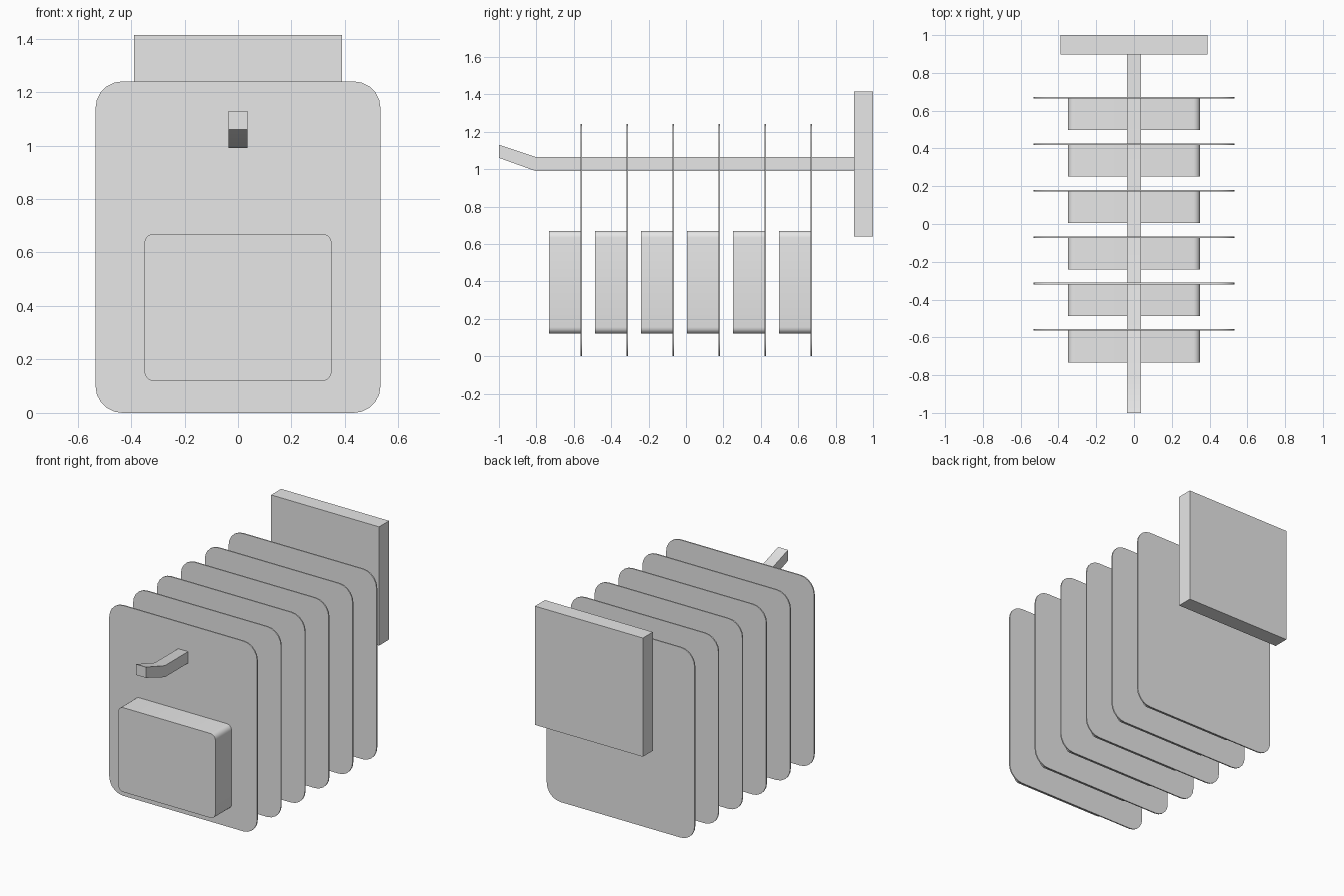
import bpy
import bmesh
from math import cos, sin, pi

cube = bpy.data.objects.get("Cube")
if cube:
    bpy.data.objects.remove(cube, do_unlink=True)

grey = bpy.data.materials.new("light grey")
grey.use_nodes = True
colour = (0.8, 0.8, 0.8, 1)
grey.diffuse_color = colour
grey.node_tree.nodes["Principled BSDF"].inputs["Base Color"].default_value = colour


def extrude(name, points, axis, start, end):
    """Extrude a closed profile along x (points are y, z) or y (points are x, z)."""
    bm = bmesh.new()
    if axis == "x":
        verts = [bm.verts.new((start, a, b)) for a, b in points]
        offset = (end - start, 0, 0)
    else:
        verts = [bm.verts.new((a, start, b)) for a, b in points]
        offset = (0, end - start, 0)
    face = bm.faces.new(verts)
    result = bmesh.ops.extrude_face_region(bm, geom=[face], use_keep_orig=True)
    moved = [g for g in result["geom"] if isinstance(g, bmesh.types.BMVert)]
    bmesh.ops.translate(bm, verts=moved, vec=offset)
    bmesh.ops.recalc_face_normals(bm, faces=bm.faces)
    mesh = bpy.data.meshes.new(name)
    bm.to_mesh(mesh)
    bm.free()
    mesh.materials.append(grey)
    obj = bpy.data.objects.new(name, mesh)
    bpy.context.collection.objects.link(obj)
    bpy.ops.object.select_all(action="DESELECT")
    obj.select_set(True)
    bpy.context.view_layer.objects.active = obj
    bpy.ops.object.shade_smooth_by_angle(angle=pi / 6)
    return obj


def rounded(half, low, high, radius, steps=5):
    """Rounded rectangle centred on x = 0."""
    centres = [(half - radius, high - radius), (radius - half, high - radius),
               (radius - half, low + radius), (half - radius, low + radius)]
    points = []
    for quarter, (x, z) in enumerate(centres):
        for i in range(steps + 1):
            angle = (quarter + i / steps) * pi / 2
            points.append((x + radius * cos(angle), z + radius * sin(angle)))
    return points


# Hanging cards, each with a package on its front
card_outline = rounded(0.533, 0, 1.24, 0.1)
pack_outline = rounded(0.35, 0.12, 0.67, 0.035)
for i in range(6):
    y = -0.561 + i * 0.246
    extrude(f"card_{i + 1}", card_outline, "y", y - 0.004, y + 0.004)
    extrude(f"package_{i + 1}", pack_outline, "y", y - 0.172, y - 0.004)

# Rod with an upturned tip
rod = [(-1, 1.06), (-0.805, 0.99), (0.9, 0.99), (0.9, 1.065), (-0.805, 1.065), (-1, 1.13)]
extrude("hook_rod", rod, "x", -0.036, 0.036)

# Mounting plate at the back
plate = [(-0.389, 0.64), (0.389, 0.64), (0.389, 1.414), (-0.389, 1.414)]
extrude("back_plate", plate, "y", 0.897, 1)
